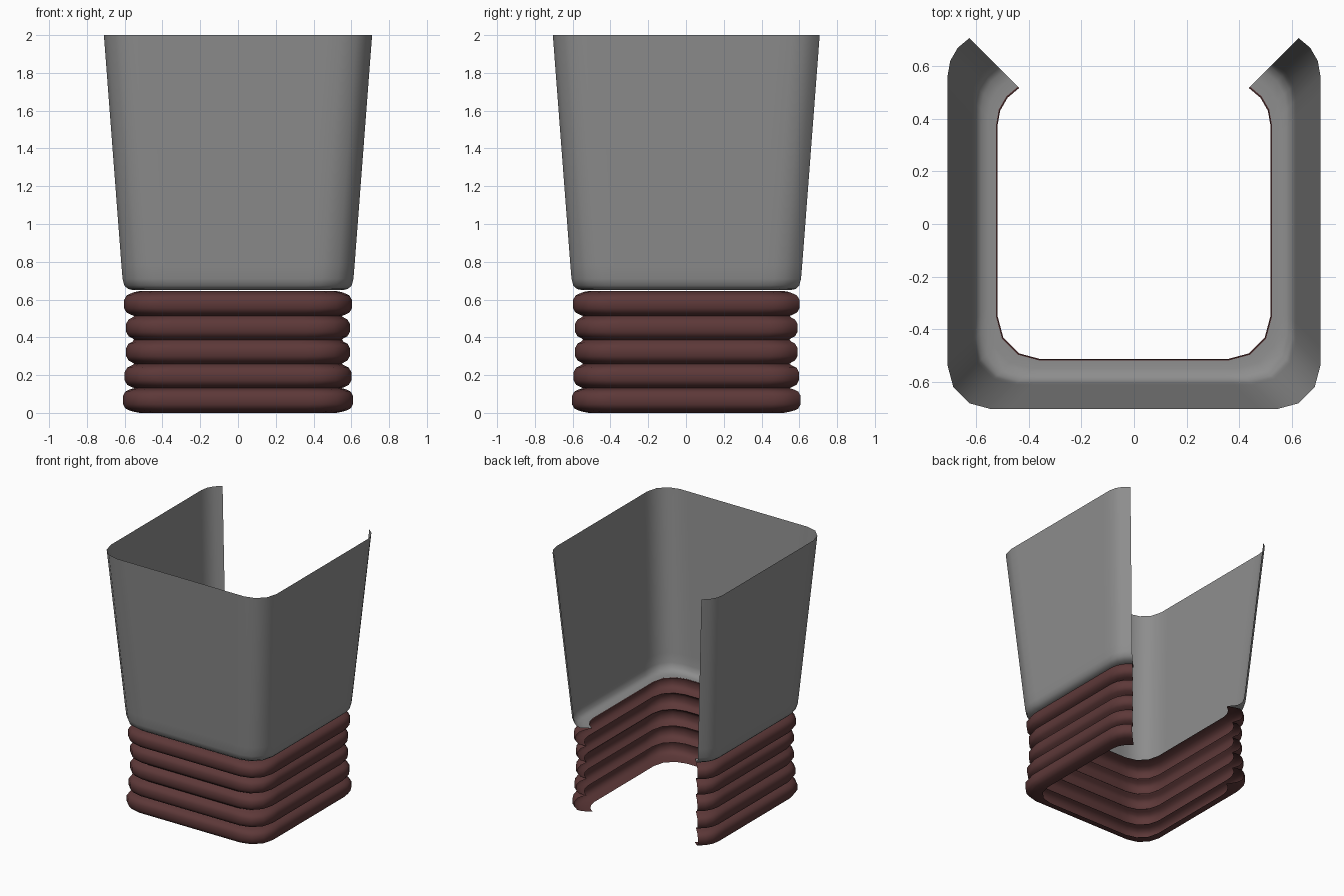
import bpy
import bmesh
import math

cube = bpy.data.objects.get("Cube")
if cube:
    bpy.data.objects.remove(cube, do_unlink=True)


def material(name, rgb, roughness):
    m = bpy.data.materials.new(name)
    m.use_nodes = True
    m.diffuse_color = (*rgb, 1)
    bsdf = m.node_tree.nodes["Principled BSDF"]
    bsdf.inputs["Base Color"].default_value = (*rgb, 1)
    bsdf.inputs["Roughness"].default_value = roughness
    return m


grey = material("grey metal", (0.27, 0.27, 0.27), 0.5)
maroon = material("dark maroon rubber", (0.11, 0.04, 0.04), 0.6)

RADIUS = 0.165      # rounded corner radius
BACK_ANGLE = 60     # how far the back corners wrap before the open end


def open_square(half):
    """Rounded U outline for one side, from the back end to the front middle."""
    c = half - RADIUS
    back, front = c + 0.02, -c + 0.005
    pts = []
    for i in range(4):      # back corner, cut short
        a = math.radians(BACK_ANGLE * (1 - i / 3))
        pts.append((c + RADIUS * math.cos(a), back + RADIUS * math.sin(a)))
    # straight side, with support points close to the corners
    pts += [(half, y) for y in (back - 0.07, 0, front + 0.07)]
    for i in range(4):      # front corner
        a = math.radians(-30 * i)
        pts.append((c + RADIUS * math.cos(a), front + RADIUS * math.sin(a)))
    pts += [(c - 0.07, front - RADIUS), (0, front - RADIUS)]
    return pts


def sweep(name, profile, mat, sharp_angle):
    """Loft the U outline through (half width, height) pairs, top to bottom."""
    bm = bmesh.new()
    rows = []
    for half, z in profile:
        side = open_square(half)
        path = side + [(-x, y) for x, y in reversed(side[:-1])]
        rows.append([bm.verts.new((x, y, z)) for x, y in path])
    for upper, lower in zip(rows, rows[1:]):
        for j in range(len(upper) - 1):
            bm.faces.new((upper[j], upper[j + 1], lower[j + 1], lower[j]))
    mesh = bpy.data.meshes.new(name)
    bm.to_mesh(mesh)
    bm.free()
    mesh.materials.append(mat)
    obj = bpy.data.objects.new(name, mesh)
    bpy.context.collection.objects.link(obj)
    bpy.ops.object.select_all(action='DESELECT')
    obj.select_set(True)
    bpy.context.view_layer.objects.active = obj
    bpy.ops.object.shade_smooth_by_angle(angle=math.radians(sharp_angle))
    return obj


# Tapered shroud with a rolled lower edge and an inner ledge
sweep("upper_shroud", [(0.71, 2.0), (0.617, 0.78), (0.611, 0.71), (0.602, 0.675),
                       (0.582, 0.656), (0.555, 0.65), (0.525, 0.65)], grey, 60)

# Corrugated boot: five rounded folds, ending in an inward lip
folds = [(0.576, 0.603), (0.450, 0.592), (0.322, 0.592), (0.194, 0.600), (0.068, 0.609)]
bulge = [(-0.033, 0.055), (-0.013, 0.045), (0.0, 0.022),
         (0.0, -0.022), (-0.013, -0.045), (-0.033, -0.055)]
boot = [(0.522, 0.645), (0.548, 0.64)]
for centre, half in folds:
    boot += [(half + dx, centre + dz) for dx, dz in bulge]
    boot.append((0.55, centre - 0.063))
boot[-1] = (0.55, 0.006)
boot.append((0.52, 0.0))
sweep("bellows_boot", boot, maroon, 75)
